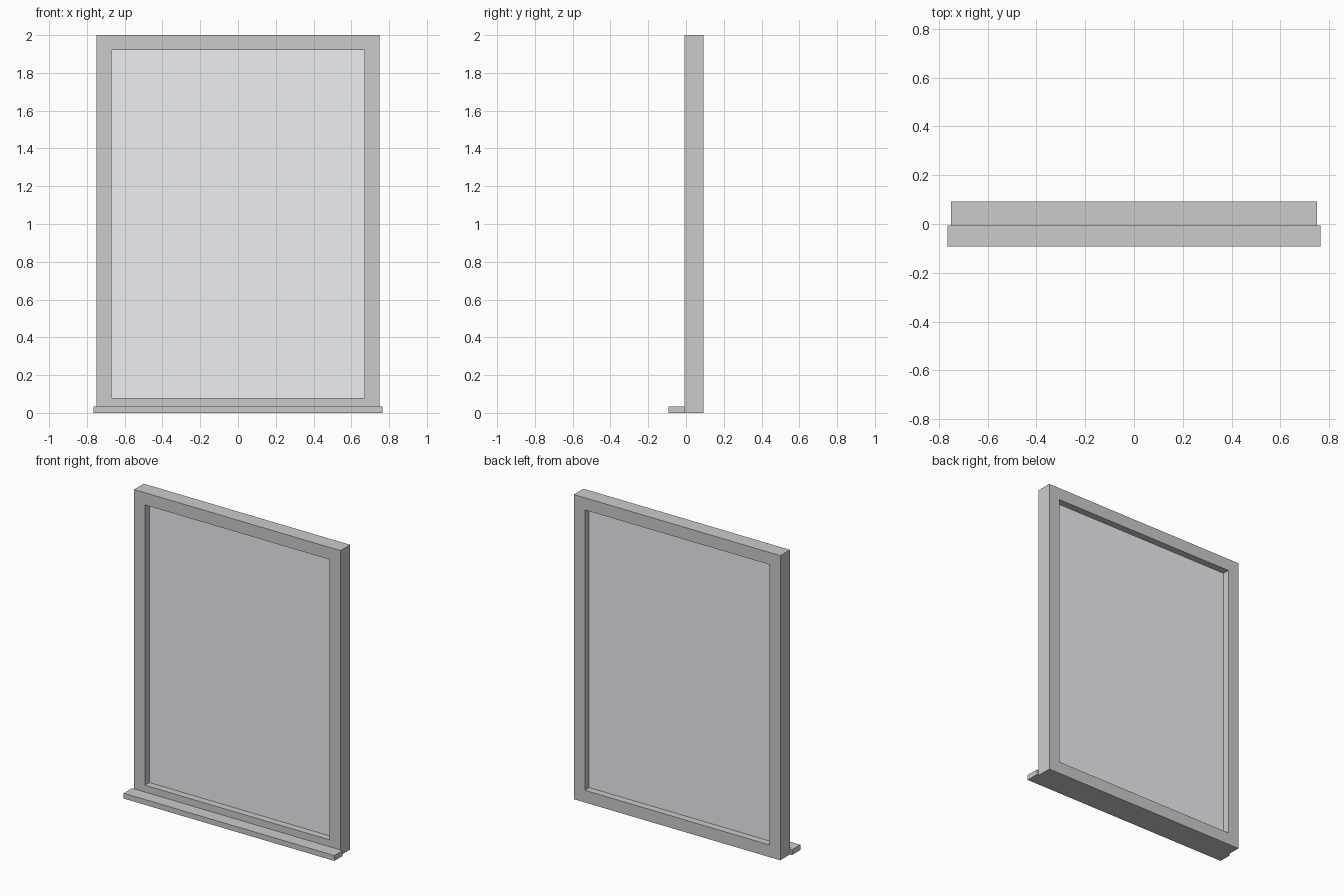
import bpy
import bmesh

if "Cube" in bpy.data.objects:
    bpy.data.objects.remove(bpy.data.objects["Cube"])

W, H, BORDER = 0.75, 2.0, 0.08        # half width, height, frame bar width
FRONT, BACK = -0.007, 0.093           # frame depth range


def add_object(name, bm):
    bmesh.ops.recalc_face_normals(bm, faces=bm.faces)
    mesh = bpy.data.meshes.new(name)
    bm.to_mesh(mesh)
    bm.free()
    obj = bpy.data.objects.new(name, mesh)
    bpy.context.collection.objects.link(obj)
    return obj


def box(name, lo, hi):
    bm = bmesh.new()
    bmesh.ops.create_cube(bm, size=1)
    for v in bm.verts:
        v.co = [(a + b) / 2 + c * (b - a) for a, b, c in zip(lo, hi, v.co)]
    return add_object(name, bm)


def rect_ring(bm, inset, y):
    x, z0, z1 = W - inset, inset, H - inset
    return [bm.verts.new((px, y, pz))
            for px, pz in ((-x, z0), (x, z0), (x, z1), (-x, z1))]


# Window frame: four rectangular loops bridged into a closed ring
bm = bmesh.new()
loops = [rect_ring(bm, i, y) for i, y in
         ((0, FRONT), (0, BACK), (BORDER, BACK), (BORDER, FRONT))]
for a, b in zip(loops, loops[1:] + loops[:1]):
    for i in range(4):
        j = (i + 1) % 4
        bm.faces.new((a[i], a[j], b[j], b[i]))
add_object("window_frame", bm)

# Glass pane, centred in the frame depth
mid = (FRONT + BACK) / 2
glass = box("glass_pane", (-W + BORDER, mid - 0.004, BORDER),
            (W - BORDER, mid + 0.004, H - BORDER))
mat = bpy.data.materials.new("glass")
mat.diffuse_color = (0.84, 0.86, 0.89, 1)
mat.use_nodes = True
mat.node_tree.nodes["Principled BSDF"].inputs["Base Color"].default_value = mat.diffuse_color
glass.data.materials.append(mat)

# Sill projecting in front of the frame
box("window_sill", (-0.765, -0.093, 0), (0.765, FRONT, 0.035))
